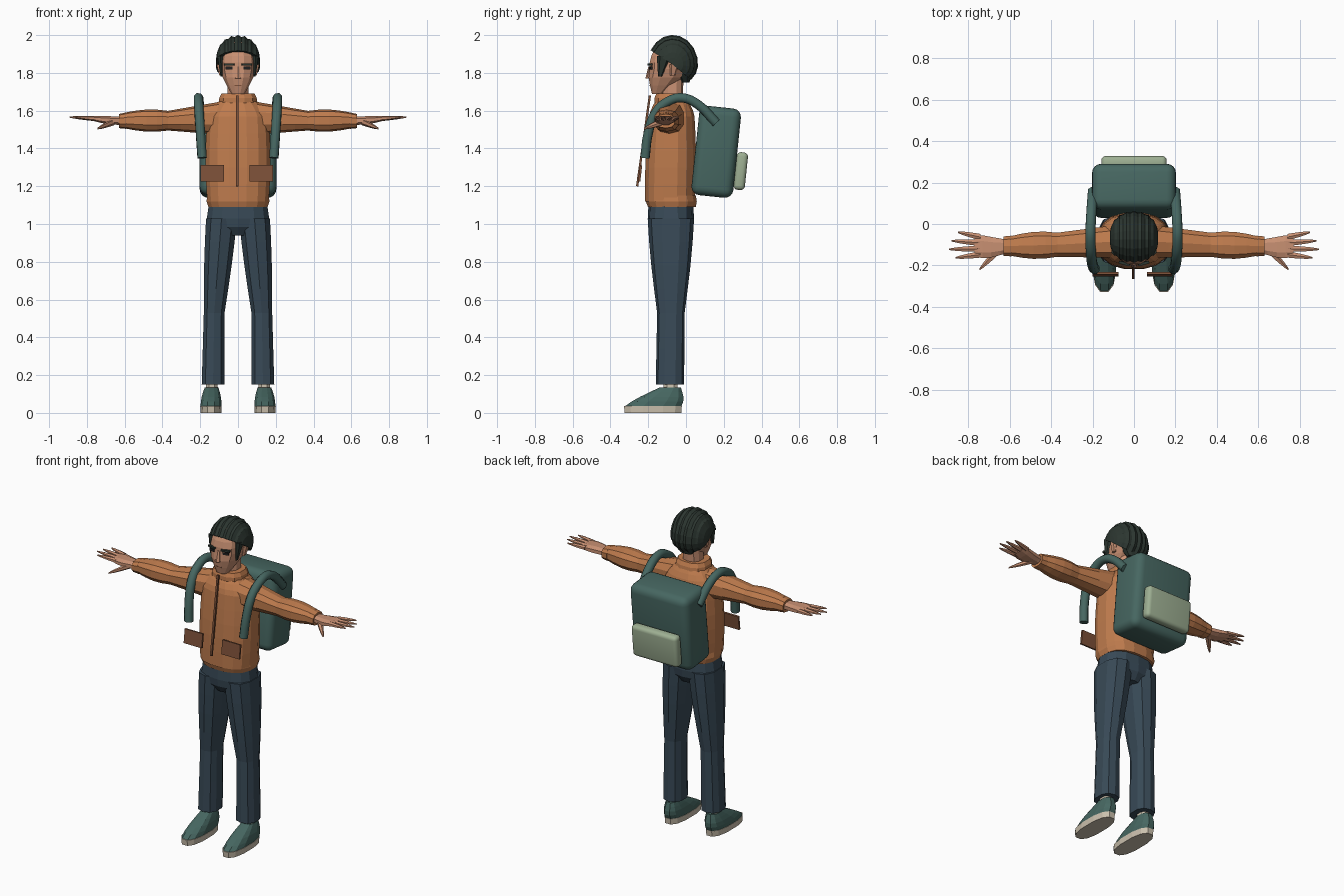
import bpy, bmesh, math
from mathutils import Matrix, Vector

cube = bpy.data.objects.get("Cube")
if cube:
    bpy.data.objects.remove(cube)


def material(name, *rgb):
    mat = bpy.data.materials.new(name)
    mat.use_nodes = True
    mat.diffuse_color = (*rgb, 1)
    mat.node_tree.nodes["Principled BSDF"].inputs["Base Color"].default_value = (*rgb, 1)
    return mat


ORANGE = material("jacket orange", .52, .2, .075)
NAVY = material("trouser navy", .04, .068, .095)
TEAL = material("pack teal", .062, .135, .12)
SAGE = material("pocket sage", .34, .43, .29)
HAIR = material("hair black", .025, .037, .03)
SKIN = material("skin", .58, .28, .17)
BROWN = material("trim brown", .2, .08, .04)
CREAM = material("sole cream", .6, .53, .42)
DARK = material("eye dark", .015, .015, .015)


def finish(name, bm, mat, mirror=False, smooth=False):
    bmesh.ops.remove_doubles(bm, verts=bm.verts, dist=.0002)
    bmesh.ops.recalc_face_normals(bm, faces=bm.faces)
    mesh = bpy.data.meshes.new(name)
    bm.to_mesh(mesh)
    bm.free()
    mesh.materials.append(mat)
    if smooth:
        mesh.shade_smooth()
    ob = bpy.data.objects.new(name, mesh)
    bpy.context.collection.objects.link(ob)
    if mirror:
        ob.modifiers.new("mirror", 'MIRROR')


def skin_rows(bm, rows, closed=True):
    loops = [[bm.verts.new(point) for point in row] for row in rows]
    for low, high in zip(loops, loops[1:]):
        for i in range(0 if closed else 1, len(low)):
            bm.faces.new((low[i - 1], low[i], high[i], high[i - 1]))
    bm.faces.new(loops[0])
    bm.faces.new(loops[-1])


def straight(t):
    return 1


def swell(amount):
    return lambda t: 1 + amount * math.sin(math.pi * t)


def taper(t):
    return math.sqrt(1 - .9 * t * t)


def tube(name, mat, start, end, start_radii, end_radii, sides=12, steps=1,
         shape=straight, boxy=.8, mirror=False, sideways=False):
    """Boxy tapering tube, its sections level, or facing x when sideways."""
    start, end = Vector(start), Vector(end)
    start_radii, end_radii = Vector(start_radii), Vector(end_radii)
    reach = math.cos(math.pi / sides) ** boxy

    def bulge(value):
        return math.copysign(abs(value) ** boxy, value) / reach

    rows = []
    for step in range(steps + 1):
        t = step / steps
        centre = start.lerp(end, t)
        wide, deep = start_radii.lerp(end_radii, t) * shape(t)
        row = []
        for side in range(sides):
            angle = (side + .5) / sides * math.tau
            u, v = wide * bulge(math.cos(angle)), deep * bulge(math.sin(angle))
            row.append(centre + Vector((0, u, v) if sideways else (u, v, 0)))
        rows.append(row)
    bm = bmesh.new()
    skin_rows(bm, rows)
    finish(name, bm, mat, mirror)


def box(name, mat, centre, size, tilt=0, yaw=0, bevel=0, mirror=False):
    bm = bmesh.new()
    bmesh.ops.create_cube(bm, size=1, matrix=Matrix.Diagonal((*size, 1)))
    if bevel:
        bmesh.ops.bevel(bm, geom=bm.edges[:], offset=bevel, segments=4,
                        profile=.5, affect='EDGES')
    turn = Matrix.Rotation(math.radians(yaw), 4, 'Z') @ Matrix.Rotation(math.radians(tilt), 4, 'X')
    bm.transform(Matrix.Translation(centre) @ turn)
    finish(name, bm, mat, mirror, smooth=bevel > 0)


# Jacket body, shoulders, hem and collar
tube("jacket_body", ORANGE, (0, -.085, 1.12), (0, -.075, 1.57), (.163, .132), (.162, .12),
     sides=16, steps=5, shape=swell(.06))
tube("jacket_yoke", ORANGE, (0, -.075, 1.57), (0, -.075, 1.66), (.162, .12), (.09, .08),
     sides=16, steps=3, shape=swell(.06))
tube("jacket_hem", ORANGE, (0, -.075, 1.09), (0, -.08, 1.15), (.157, .127), (.163, .132),
     sides=16, steps=2, shape=swell(.04))
tube("collar", ORANGE, (0, -.075, 1.62), (0, -.08, 1.69), (.093, .083), (.088, .078),
     steps=3, shape=swell(.12))

# Sleeves and cuffs
tube("upper_sleeve", ORANGE, (.1, -.085, 1.56), (.37, -.1, 1.547), (.078, .083), (.058, .05),
     sides=10, steps=4, mirror=True, sideways=True)
tube("lower_sleeve", ORANGE, (.37, -.1, 1.547), (.6, -.106, 1.548), (.058, .05), (.046, .04),
     sides=10, steps=4, shape=swell(.25), mirror=True, sideways=True)
tube("cuff", ORANGE, (.59, -.106, 1.547), (.63, -.107, 1.545), (.05, .042), (.047, .036),
     sides=10, mirror=True, sideways=True)

# Hands, with fingers fanned from the palm
tube("wrist", SKIN, (.6, -.108, 1.545), (.69, -.112, 1.55), (.03, .023), (.05, .021),
     sides=8, steps=2, mirror=True, sideways=True)
tube("palm", SKIN, (.69, -.112, 1.55), (.77, -.107, 1.558), (.05, .021), (.05, .011),
     sides=8, steps=2, shape=swell(.1), mirror=True, sideways=True)
for i, label in enumerate(("little", "ring", "middle", "index")):
    tube(label + "_finger", SKIN, (.74, -.063 - .028 * i, 1.557),
         (.9 - .03 * abs(i - 1.7), -.04 - .041 * i, 1.566), (.015, .012), (.012, .009),
         sides=6, steps=4, shape=taper, boxy=1, mirror=True, sideways=True)
tube("thumb", SKIN, (.655, -.125, 1.542), (.745, -.218, 1.505), (.024, .016), (.017, .012),
     sides=6, steps=4, shape=taper, boxy=1, mirror=True, sideways=True)

# Trousers
tube("trouser_seat", NAVY, (0, -.08, .94), (0, -.08, 1.03), (.06, .085), (.165, .12),
     sides=14, steps=2, shape=swell(.12))
tube("trouser_waist", NAVY, (0, -.08, 1.03), (0, -.08, 1.12), (.165, .12), (.152, .115), sides=14)
tube("trouser_thigh", NAVY, (.087, -.08, 1.03), (.126, -.08, .53), (.082, .118), (.055, .07),
     sides=10, steps=4, shape=swell(.06), mirror=True)
tube("trouser_shin", NAVY, (.126, -.08, .53), (.132, -.085, .15), (.055, .07), (.06, .072),
     sides=10, steps=2, mirror=True)

# Ankles and shoes
tube("ankle", CREAM, (.14, -.08, .09), (.138, -.083, .17), (.034, .04), (.03, .036),
     sides=8, mirror=True)
tube("shoe_sole", CREAM, (.143, -.175, 0), (.143, -.175, .036), (.055, .15), (.057, .153),
     mirror=True)
tube("shoe_upper", TEAL, (.143, -.175, .034), (.14, -.083, .135), (.055, .15), (.036, .056),
     steps=4, shape=swell(.12), mirror=True)

# Neck, head and face
tube("neck", SKIN, (0, -.075, 1.63), (0, -.07, 1.79), (.058, .055), (.052, .055), sides=10)
tube("jaw", SKIN, (0, -.15, 1.688), (0, -.08, 1.82), (.034, .03), (.093, .113),
     steps=3, shape=swell(.12))
tube("skull", SKIN, (0, -.08, 1.82), (0, -.07, 1.96), (.093, .113), (.06, .075),
     steps=4, shape=swell(.15))
tube("nose", SKIN, (0, -.195, 1.77), (0, -.188, 1.835), (.015, .018), (.008, .01), sides=6)
tube("ear", SKIN, (.09, -.07, 1.785), (.098, -.06, 1.845), (.008, .012), (.015, .024),
     sides=6, mirror=True)
box("eye", DARK, (.046, -.187, 1.826), (.036, .012, .014), yaw=12, mirror=True)
box("eyebrow", HAIR, (.047, -.19, 1.845), (.054, .014, .011), yaw=14, mirror=True)
box("mouth", BROWN, (0, -.188, 1.733), (.036, .008, .004))

# Hair: a wedge swept about a sideways axis, ridged from front to back
rows, strands, sweeps = [], 20, 10
for i in range(sweeps + 1):
    angle = math.radians(151 - 195 * i / sweeps)
    height = .158 if math.sin(angle) > 0 else .115
    row = []
    for j in range(strands + 1):
        across = math.pi * (j / strands - .5)
        radius = abs(math.cos(across)) ** .75 * (.94 if j % 2 else 1)
        row.append((.117 * math.sin(across), -.07 + .134 * radius * math.cos(angle),
                    1.843 + height * radius * math.sin(angle)))
    rows.append(row)
bm = bmesh.new()
skin_rows(bm, rows, closed=False)
finish("hair", bm, HAIR)
tube("sideburn", HAIR, (.088, -.138, 1.78), (.093, -.115, 1.89), (.005, .009), (.016, .035),
     sides=6, mirror=True)
tube("nape_hair", HAIR, (0, -.005, 1.75), (0, -.02, 1.84), (.04, .022), (.088, .06),
     sides=10, steps=2, shape=swell(.1))

# Jacket zip and front pocket flaps
box("zip", BROWN, (-.004, -.225, 1.44), (.012, .012, .485), tilt=-8)
for label, x in (("right", -.137), ("left", .124)):
    box(label + "_pocket_flap", BROWN, (x, -.243, 1.268), (.125, .012, .087), tilt=-7)

# Backpack with outer pocket
box("backpack", TEAL, (0, .16, 1.382), (.405, .222, .475), tilt=-6, bevel=.045)
box("backpack_pocket", SAGE, (0, .29, 1.28), (.315, .06, .2), tilt=-6, bevel=.022)

# Shoulder straps, bowing outward over the shoulders
path = [(-.217, 1.35), (-.2, 1.48), (-.16, 1.59), (-.09, 1.652),
        (-.02, 1.668), (.06, 1.635), (.16, 1.535)]
for label, flip in (("left", 1), ("right", -1)):
    curve = bpy.data.curves.new(label + "_strap", 'CURVE')
    curve.dimensions = '3D'
    curve.bevel_depth = .026
    curve.bevel_resolution = 2
    curve.use_fill_caps = True
    curve.resolution_u = 4
    spline = curve.splines.new('BEZIER')
    spline.bezier_points.add(len(path) - 1)
    for i, (knot, (y, z)) in enumerate(zip(spline.bezier_points, path)):
        knot.co = (flip * (.19 + .02 * math.sin(i / 2.2)), y, z)
        knot.handle_left_type = knot.handle_right_type = 'AUTO'
    curve.materials.append(TEAL)
    bpy.context.collection.objects.link(bpy.data.objects.new(label + "_strap", curve))
